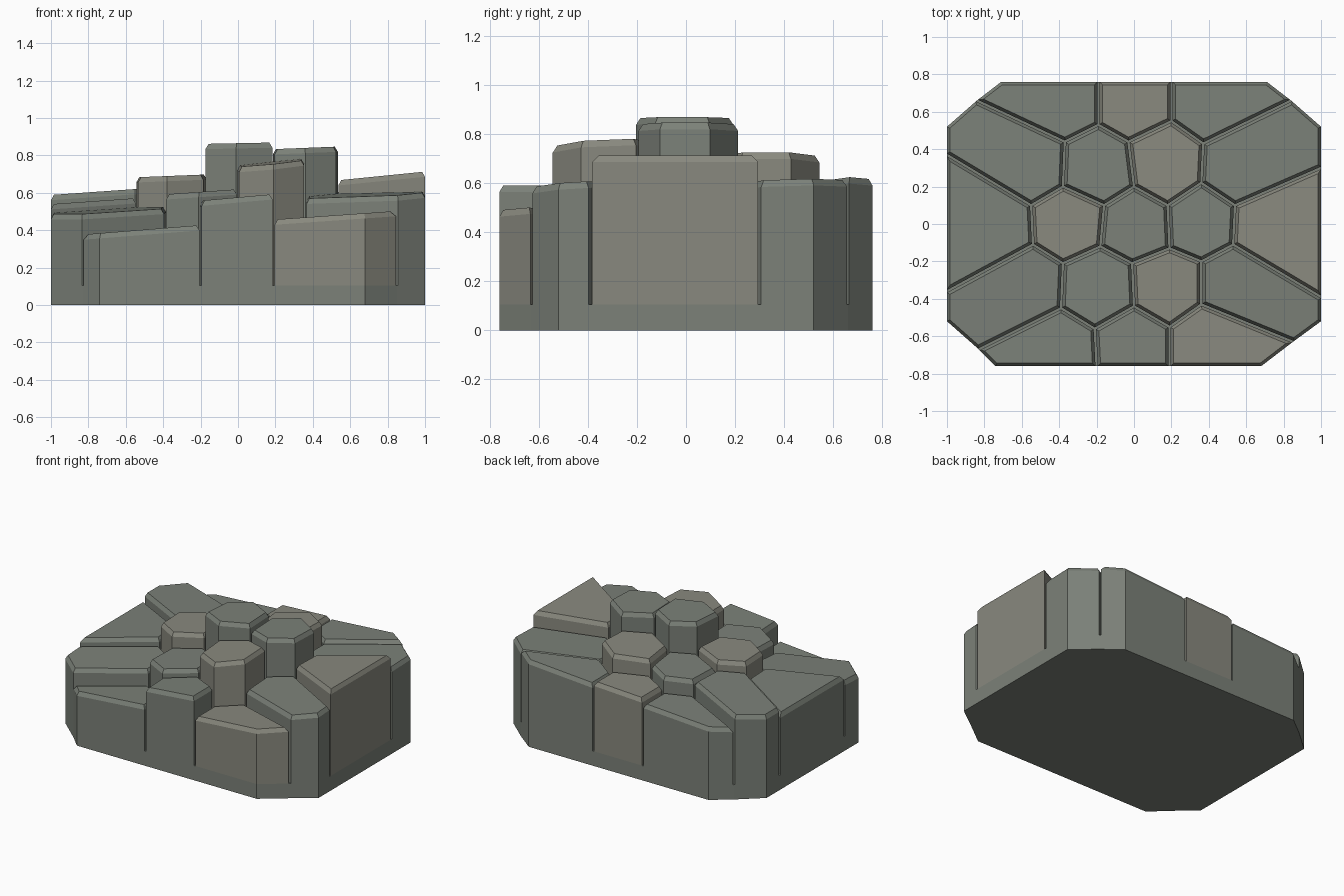
import bpy, bmesh
from mathutils import Vector

if "Cube" in bpy.data.objects:
    bpy.data.objects.remove(bpy.data.objects["Cube"])

# Plan: centre hexagon, 18-point ring round the inner columns, 12 spoke ends on the rim, rim corners
HEX = [(.18, .1), (0, .2), (-.16, .1), (-.18, -.12), (-.01, -.21), (.19, -.13)]
RING = [(.53, -.11), (.54, .1), (.36, .22), (.37, .43), (.2, .55), (-.03, .44),
        (-.19, .53), (-.37, .44), (-.38, .2), (-.55, .1), (-.54, -.11), (-.38, -.21),
        (-.39, -.45), (-.21, -.56), (0, -.44), (.19, -.55), (.36, -.43), (.36, -.2)]
SPOKE = [(1, -.39), (1, .3), (.84, .66), (.2, .76), (-.19, .76), (-.84, .66),
         (-1, .37), (-1, -.36), (-.83, -.67), (-.2, -.76), (.19, -.76), (.85, -.63)]
CORNER = {1: (1, .52), 2: (.71, .76), 4: (-.71, .76), 5: (-1, .52),
          7: (-1, -.52), 8: (-.74, -.76), 10: (.68, -.76), 11: (1, -.52)}
# Top height, slope along x, slope along y
INNER_TOPS = [(.84, .04, 0), (.71, .09, 0), (.65, .07, 0), (.69, .04, 0), (.605, .07, 0), (.76, .1, .04)]
OUTER_TOPS = [(.69, .1, 0), (.595, .06, .03), (.6, .07, 0), (.59, .05, 0), (.53, .06, 0), (.61, .07, 0),
              (.555, .07, 0), (.505, .04, .05), (.405, .08, 0), (.575, .09, 0), (.475, .07, 0), (.59, .06, .06)]
SLAB, GAP, BEVEL, DROP = .105, .006, .016, .028


def stone(name, rgb):
    m = bpy.data.materials.new(name)
    m.diffuse_color = (*rgb, 1)
    m.use_nodes = True
    m.node_tree.nodes["Principled BSDF"].inputs["Base Color"].default_value = m.diffuse_color
    return m


GREEN = stone("green_grey_stone", (.20, .22, .19))
WARM = stone("warm_grey_stone", (.25, .25, .21))


def inset(pts, dists):
    """Move every edge of a counter-clockwise polygon inwards by its own distance."""
    pts = [Vector(p) for p in pts]
    n = len(pts)
    lines = []
    for i in range(n):
        d = (pts[(i + 1) % n] - pts[i]).normalized()
        nrm = Vector((-d.y, d.x))
        lines.append((nrm, nrm.dot(pts[i]) + dists[i]))
    out = []
    for i in range(n):
        (a, p), (b, q) = lines[i - 1], lines[i]
        det = a.x * b.y - a.y * b.x
        out.append(((p * b.y - q * a.y) / det, (a.x * q - b.x * p) / det))
    return out


def loft(name, rings, mat):
    """Closed solid through stacked rings of points."""
    bm = bmesh.new()
    vs = [[bm.verts.new(p) for p in r] for r in rings]
    n = len(vs[0])
    bm.faces.new(vs[0][::-1])
    for lo, hi in zip(vs, vs[1:]):
        for i in range(n):
            k = (i + 1) % n
            bm.faces.new((lo[i], lo[k], hi[k], hi[i]))
    bm.faces.new(vs[-1])
    me = bpy.data.meshes.new(name)
    bm.to_mesh(me)
    bm.free()
    me.materials.append(mat)
    bpy.context.collection.objects.link(bpy.data.objects.new(name, me))


RIM = set(SPOKE) | set(CORNER.values())


def column(name, pts, top, mat):
    h, sx, sy = top
    n = len(pts)
    cx, cy = sum(p[0] for p in pts) / n, sum(p[1] for p in pts) / n
    # Rim edges stay flush with the slab, inner edges leave a crack
    gaps = [0 if pts[i] in RIM and pts[(i + 1) % n] in RIM else GAP for i in range(n)]
    side = inset(pts, gaps)
    cap = inset(pts, [g + BEVEL for g in gaps])

    def z(x, y):
        return h + sx * (x - cx) + sy * (y - cy)
    loft(name, [[(x, y, SLAB) for x, y in side],
                [(x, y, z(x, y) - DROP) for x, y in side],
                [(x, y, z(x, y)) for x, y in cap]], mat)


# Base slab following the rim
outline = []
for j, p in enumerate(SPOKE):
    outline += [p] + ([CORNER[j]] if j in CORNER else [])
loft("base_slab", [[(x, y, z) for x, y in outline] for z in (0, SLAB)], GREEN)

# Central column and the six around it
column("centre_column", HEX, (.865, .02, 0), GREEN)
for k in range(6):
    pts = [RING[3 * k - 1], RING[3 * k], RING[3 * k + 1], RING[3 * k + 2], HEX[k], HEX[k - 1]]
    column(f"inner_column_{k + 1}", pts, INNER_TOPS[k], WARM if k in (1, 3, 5) else GREEN)

# Twelve outer columns reaching the rim
ends = [i for i in range(18) if i % 3 != 2]
for j in range(12):
    a, b = ends[j], ends[(j + 1) % 12]
    pts = [SPOKE[j]] + ([CORNER[j]] if j in CORNER else []) + [SPOKE[(j + 1) % 12]]
    pts += [RING[i % 18] for i in range(b if b > a else b + 18, a - 1, -1)]
    column(f"outer_column_{j + 1}", pts, OUTER_TOPS[j], WARM if j in (0, 3, 10) else GREEN)
